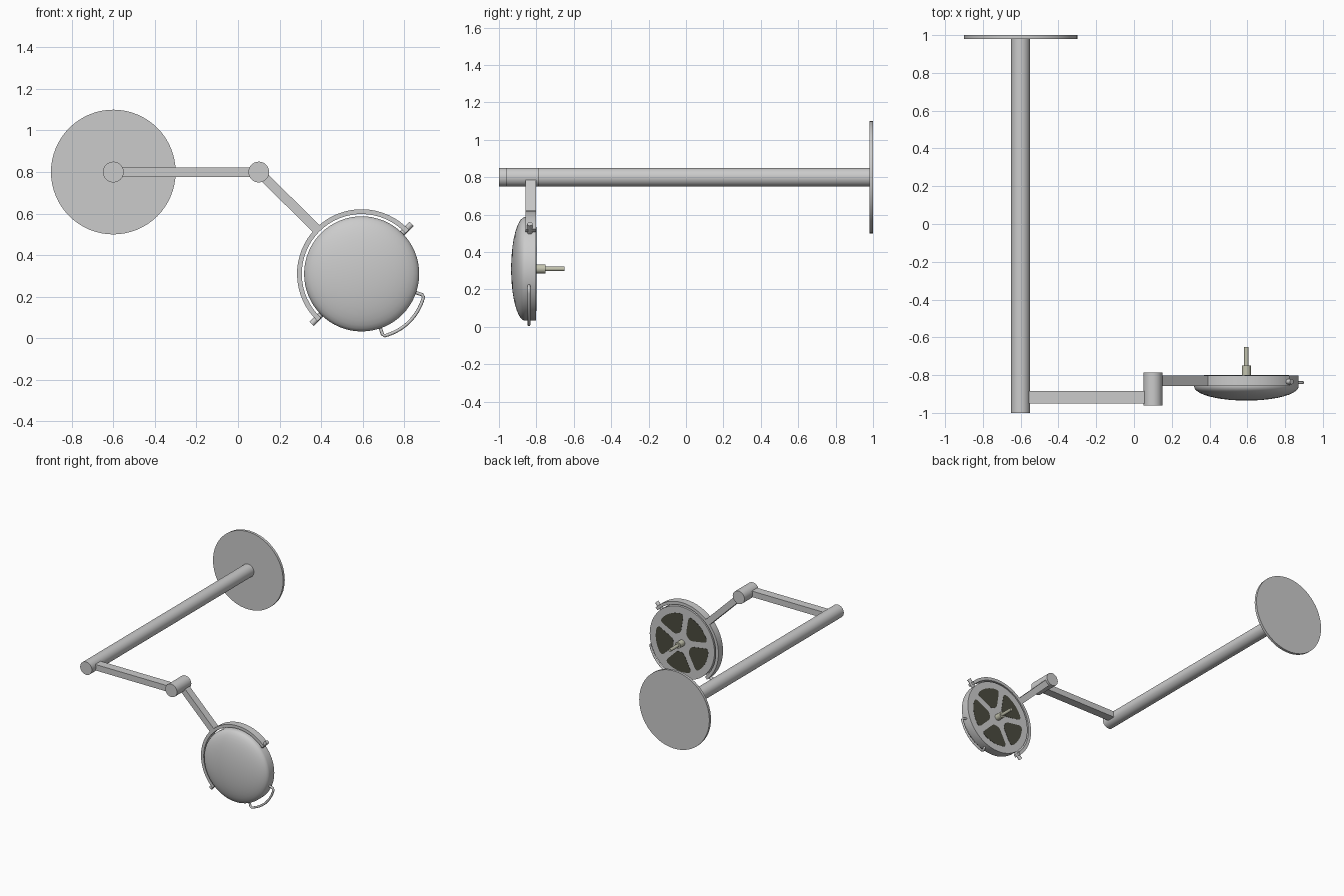
import bpy, bmesh, math
from mathutils import Vector

if "Cube" in bpy.data.objects:
    bpy.data.objects.remove(bpy.data.objects["Cube"])

LX, LZ = 0.595, 0.31          # lamp centre in the front plane
RAD = math.radians


def at(r, deg, y):
    """Point at polar position around the lamp centre."""
    return Vector((LX + r * math.cos(RAD(deg)), y, LZ + r * math.sin(RAD(deg))))


def finish(name, bm, mat=None, angle=35):
    bmesh.ops.recalc_face_normals(bm, faces=bm.faces[:])
    me = bpy.data.meshes.new(name)
    bm.to_mesh(me)
    bm.free()
    ob = bpy.data.objects.new(name, me)
    bpy.context.collection.objects.link(ob)
    if mat:
        me.materials.append(mat)
    bpy.ops.object.select_all(action='DESELECT')
    ob.select_set(True)
    bpy.context.view_layer.objects.active = ob
    bpy.ops.object.shade_smooth_by_angle(angle=RAD(angle))
    return ob


def cyl(name, p0, p1, r, seg=32, mat=None):
    p0, p1 = Vector(p0), Vector(p1)
    d = p1 - p0
    bm = bmesh.new()
    bmesh.ops.create_cone(bm, cap_ends=True, segments=seg, radius1=r, radius2=r, depth=d.length)
    bm.transform(d.to_track_quat('Z', 'Y').to_matrix().to_4x4())
    bmesh.ops.translate(bm, vec=(p0 + p1) / 2, verts=bm.verts)
    return finish(name, bm, mat)


def prism(name, outline, y0, y1, mat=None):
    """Extrude an outline of (x, z) points along y."""
    bm = bmesh.new()
    f = bm.faces.new([bm.verts.new((x, y0, z)) for x, z in outline])
    ext = bmesh.ops.extrude_face_region(bm, geom=[f])['geom']
    bmesh.ops.translate(bm, vec=(0, y1 - y0, 0),
                        verts=[v for v in ext if isinstance(v, bmesh.types.BMVert)])
    return finish(name, bm, mat)


def bar(name, a, b, width, y0, y1):
    """Straight rectangular bar between two (x, z) points."""
    a, b = Vector(a), Vector(b)
    d = (b - a).normalized() * width / 2
    n = Vector((-d.y, d.x))
    return prism(name, [a + n, b + n, b - n, a - n], y0, y1)


def material(name, col):
    m = bpy.data.materials.new(name)
    m.diffuse_color = (*col, 1)
    m.use_nodes = True
    m.node_tree.nodes["Principled BSDF"].inputs["Base Color"].default_value = m.diffuse_color
    return m


dark = material("dark_lens", (0.07, 0.07, 0.05))
beige = material("grip_beige", (0.55, 0.55, 0.43))

# Mounting plate, long pole and jointed arm
cyl("mounting_plate", (-0.6, 0.98, 0.8), (-0.6, 1.0, 0.8), 0.3, 64)
cyl("pole", (-0.6, -1.0, 0.8), (-0.6, 0.985, 0.8), 0.05)
bar("upper_arm", (-0.6, 0.8), (0.1, 0.8), 0.046, -0.95, -0.885)
cyl("elbow_joint", (0.1, -0.96, 0.8), (0.1, -0.785, 0.8), 0.05)
end = at(0.296, 135, 0)
bar("lower_arm", (0.1, 0.8), (end.x, end.z), 0.046, -0.858, -0.802)

# Half-ring yoke around the lamp
N = 32
angs = [43 + 184 * i / N for i in range(N + 1)]
ring = [at(0.311, a, 0) for a in angs] + [at(0.288, a, 0) for a in reversed(angs)]
prism("yoke", [(p.x, p.z) for p in ring], -0.858, -0.802)
for i, a in enumerate((45, 225)):
    cyl(f"yoke_pivot_{i + 1}", at(0.265, a, -0.835), at(0.34, a, -0.835), 0.014, 16)

# Lamp head: domed front, straight rim, flat back
R = 0.277
prof = [(R * math.sin(RAD(t)), -0.86 - 0.075 * math.cos(RAD(t))) for t in range(0, 91, 9)]
prof += [(R, -0.802), (0, -0.802)]
bm = bmesh.new()
vs = [bm.verts.new((LX + r, y, LZ)) for r, y in prof]
es = [bm.edges.new(p) for p in zip(vs, vs[1:])]
bmesh.ops.spin(bm, geom=vs + es, cent=(LX, 0, LZ), axis=(0, 1, 0), angle=2 * math.pi, steps=64)
bmesh.ops.remove_doubles(bm, verts=bm.verts, dist=1e-4)
finish("lamp_head", bm)

# Five dark rounded wedge lenses on the back


def wedge(mid):
    w, ro, ri = 0.022, 0.225, 0.075
    edge = lambda r: (r, 36 - math.degrees(math.asin(w / r)))
    xy = lambda p: at(p[0], p[1], 0)

    def corner(a, c, b):
        a, c, b = map(xy, (a, c, b))
        return [a * (1 - t) ** 2 + c * 2 * t * (1 - t) + b * t * t for t in (0, .25, .5, .75, 1)]
    eo = edge(ro)
    half = corner((ri, 0), edge(ri), edge(ri + 0.025))
    half += corner(edge(ro - 0.03), eo, (ro, eo[1] - 8))
    half += [xy((ro, eo[1] - 8 - k * (eo[1] - 8) / 4)) for k in range(1, 5)]
    loc = [(p.x - LX, p.z - LZ) for p in half]
    loc += [(x, -z) for x, z in reversed(loc[1:-1])]
    c, s = math.cos(RAD(mid)), math.sin(RAD(mid))
    return [(LX + x * c - z * s, LZ + x * s + z * c) for x, z in loc]


for k in range(5):
    prism(f"lens_{k + 1}", wedge(135 + 72 * k), -0.806, -0.8005, dark)

# Central grip on the back
cyl("grip_hub", (LX, -0.81, LZ), (LX, -0.75, LZ), 0.024, 24, beige)
cyl("grip_rod", (LX, -0.76, LZ), (LX, -0.65, LZ), 0.012, 16, beige)

# Curved side handle made from a swept tube
path = [at(0.268, -19, -0.84), at(0.308, -19, -0.84)]
path += [at(0.318 + 0.007 * math.sin(math.pi * i / 14), -20.5 - 49 * i / 14, -0.84) for i in range(15)]
path += [at(0.308, -71, -0.84), at(0.268, -71, -0.84)]
bm = bmesh.new()
rings = []
for i, p in enumerate(path):
    t = (path[min(i + 1, len(path) - 1)] - path[max(i - 1, 0)]).normalized()
    side = t.cross(Vector((0, 1, 0)))
    rings.append([bm.verts.new(p + 0.008 * (side * math.cos(k * math.pi / 6)
                                            + Vector((0, 1, 0)) * math.sin(k * math.pi / 6)))
                  for k in range(12)])
for a, b in zip(rings, rings[1:]):
    for k in range(12):
        bm.faces.new((a[k], a[(k + 1) % 12], b[(k + 1) % 12], b[k]))
bm.faces.new(rings[0])
bm.faces.new(rings[-1])
finish("side_handle", bm, angle=60)
